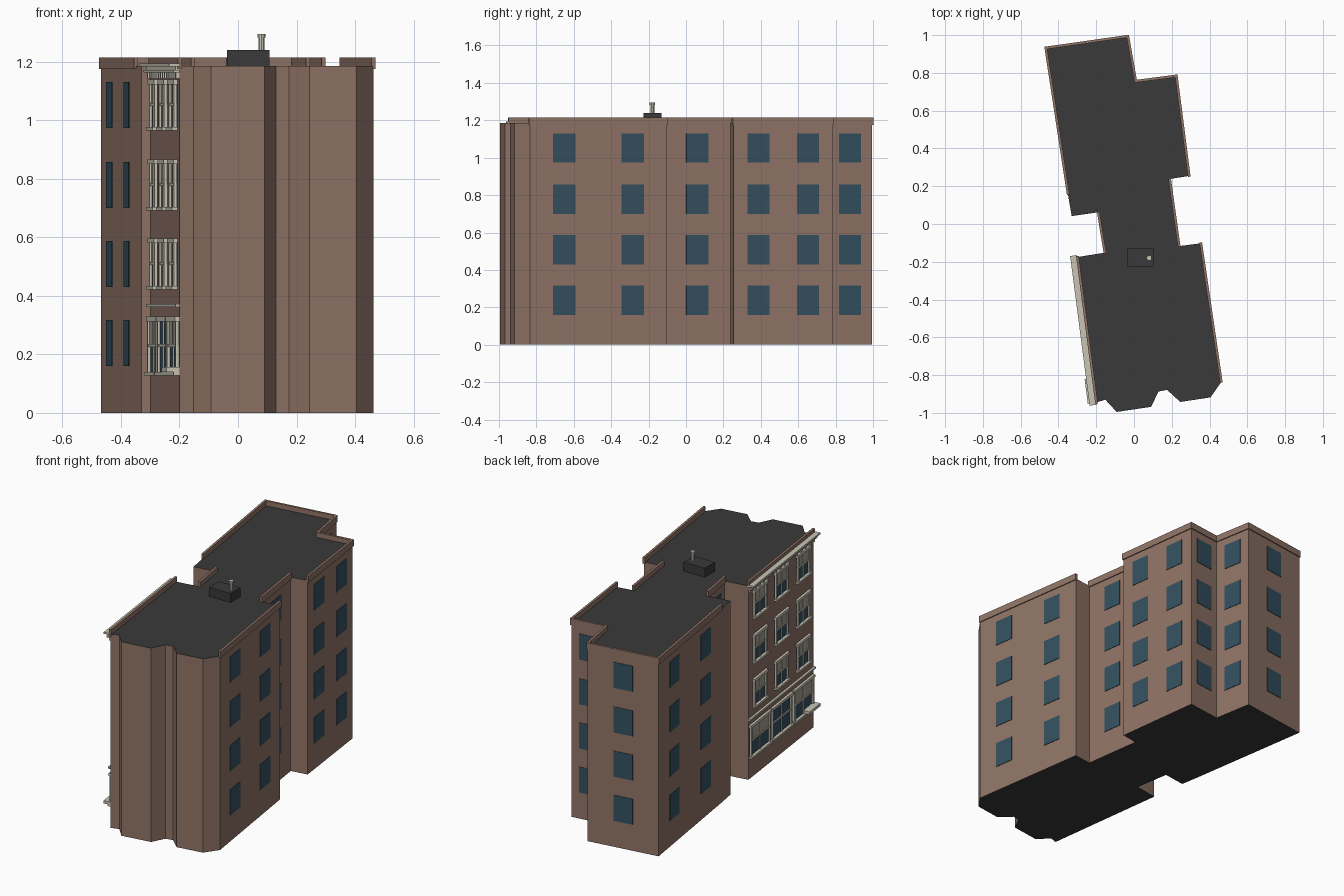
import bpy, bmesh
from mathutils import Vector

if "Cube" in bpy.data.objects:
    bpy.data.objects.remove(bpy.data.objects["Cube"])


def mat(name, r, g, b):
    m = bpy.data.materials.new(name)
    m.diffuse_color = (r, g, b, 1)
    m.use_nodes = True
    m.node_tree.nodes["Principled BSDF"].inputs["Base Color"].default_value = m.diffuse_color
    return m


BRICK = mat("brown brick", 0.28, 0.175, 0.135)
GLASS = mat("blue glass", 0.034, 0.08, 0.115)
ROOF = mat("dark roofing", 0.041, 0.041, 0.042)
TRIM = mat("stone trim", 0.58, 0.55, 0.46)
BLIND = mat("window blind", 0.36, 0.34, 0.28)

parts = {}


def bm_for(name, material):
    if name not in parts:
        parts[name] = (bmesh.new(), [material])
    return parts[name][0]


def prism(name, material, pts, z0, z1):
    """Extrude a plan outline from z0 to z1."""
    bm = bm_for(name, material)
    lo = [bm.verts.new((p[0], p[1], z0)) for p in pts]
    hi = [bm.verts.new((p[0], p[1], z1)) for p in pts]
    n = len(pts)
    bm.faces.new(lo)
    bm.faces.new(hi)
    for i in range(n):
        bm.faces.new((lo[i], lo[(i + 1) % n], hi[(i + 1) % n], hi[i]))


def wall_box(name, material, a, b, s0, s1, z0, z1, d0, d1):
    """Box on wall a-b: s along the wall, d outward from it."""
    a, b = Vector(a), Vector(b)
    u = (b - a).normalized()
    n = Vector((-u.y, u.x))
    prism(name, material, [a + u * s + n * d for s, d in
                           ((s0, d0), (s1, d0), (s1, d1), (s0, d1))], z0, z1)


# Plan outline, clockwise from the back left corner:
# x, y, window columns and parapet flag of the wall that starts there
plan = [(-0.468, 0.933, 1, 1), (-0.032, 0.995, 1, 1), (0.01, 0.757, 1, 1),
        (0.225, 0.785, 2, 1), (0.293, 0.255, 0, 0), (0.19, 0.238, 1, 1),
        (0.24, -0.117, 0, 0), (0.355, -0.102, 2, 1), (0.463, -0.835, 0, 0),
        (0.405, -0.918, 0, 0), (0.245, -0.942, 0, 0), (0.175, -0.878, 0, 0),
        (0.13, -0.887, 0, 0), (0.09, -0.968, 0, 0), (-0.092, -0.995, 0, 0),
        (-0.152, -0.93, 0, 0), (-0.2, -0.945, 0, 1), (-0.3, -0.175, 0, 0),
        (-0.155, -0.152, 1, 1), (-0.19, 0.062, 0, 0), (-0.33, 0.042, 0, 0),
        (-0.35, 0.16, 2, 1)]
H = 1.185
prism("building_body", BRICK, [p[:2] for p in plan], 0, H)

# Plain windows and parapets
rows = [0.16, 0.43, 0.70, 0.973]
for i, (x, y, cols, para) in enumerate(plan):
    a, b = (x, y), plan[(i + 1) % len(plan)][:2]
    L = (Vector(b) - Vector(a)).length
    if para:
        wall_box("parapet", BRICK, a, b, -0.005, L + 0.005, 1.175, 1.215, -0.008, 0.006)
    for c in range(cols):
        s = L * (c + 0.5) / cols
        for z in rows:
            wall_box("plain_windows", GLASS, a, b, s - 0.06, s + 0.06, z, z + 0.157, -0.002, 0.003)

# Ornate left facade
A, B = plan[16][:2], plan[17][:2]
L = (Vector(B) - Vector(A)).length


def facade(name, material, *dims):
    wall_box(name, material, A, B, *dims)


def sash_window(s, z0, z1, w, blind):
    h, t, mid = w / 2, 0.014, (z0 + z1) / 2
    facade("facade_glass", GLASS, s - h, s + h, z0, z1, -0.002, 0.003)
    if blind:
        facade("facade_blinds", BLIND, s - h, s + h, mid, z1, -0.002, 0.005)
    for e in (-h, h - t):
        facade("facade_frames", TRIM, s + e, s + e + t, z0, z1, 0, 0.012)
    facade("facade_frames", TRIM, s - 0.005, s + 0.005, z0, z1, 0, 0.008)
    facade("facade_frames", TRIM, s - h, s + h, mid - 0.005, mid + 0.005, 0, 0.009)
    facade("facade_frames", TRIM, s - h - 0.006, s + h + 0.006, z1 - 0.012, z1 + 0.004, 0, 0.015)
    facade("facade_sills", TRIM, s - h - 0.008, s + h + 0.008, z0 - 0.008, z0 + 0.004, 0, 0.02)


for c in range(3):
    s = L * (c + 0.5) / 3
    sash_window(s, 0.135, 0.325, 0.235, c != 1)
    for z in rows[1:]:
        sash_window(s, z, z + 0.162, 0.15, True)

# Belt course, entrance ledge, cornice with dentils
facade("belt_course", TRIM, -0.005, L + 0.005, 0.362, 0.372, 0, 0.014)
facade("ledge", TRIM, 0.0, 0.13, 0.14, 0.157, 0, 0.045)
facade("cornice", TRIM, -0.012, L + 0.01, 1.183, 1.194, 0, 0.037)
facade("cornice", TRIM, -0.006, L + 0.006, 1.163, 1.172, 0, 0.022)
facade("cornice", TRIM, 0, L, 1.172, 1.183, 0, 0.014)
for k in range(16):
    s = 0.012 + k * (L - 0.024) / 15
    facade("dentils", TRIM, s - 0.008, s + 0.008, 1.142, 1.163, 0, 0.012)

# Rooftop box
prism("roof_box", ROOF, [(-0.037, -0.226), (0.107, -0.226), (0.107, -0.13), (-0.037, -0.13)], H - 0.01, 1.24)

for name, (bm, mats) in parts.items():
    bmesh.ops.recalc_face_normals(bm, faces=bm.faces[:])
    if name == "building_body":
        # Roof and underside take the dark roofing colour
        mats.append(ROOF)
        for f in bm.faces:
            f.material_index = int(abs(f.normal.z) > 0.5)
    me = bpy.data.meshes.new(name)
    bm.to_mesh(me)
    bm.free()
    for m in mats:
        me.materials.append(m)
    bpy.context.collection.objects.link(bpy.data.objects.new(name, me))

# Vent pipe with a small cap
for name, r, z0, z1 in (("vent_pipe", 0.011, 1.23, 1.285), ("vent_cap", 0.014, 1.283, 1.295)):
    bpy.ops.mesh.primitive_cylinder_add(vertices=10, radius=r, depth=z1 - z0,
                                        location=(0.08, -0.18, (z0 + z1) / 2))
    ob = bpy.context.object
    ob.name = name
    ob.data.materials.append(TRIM)
